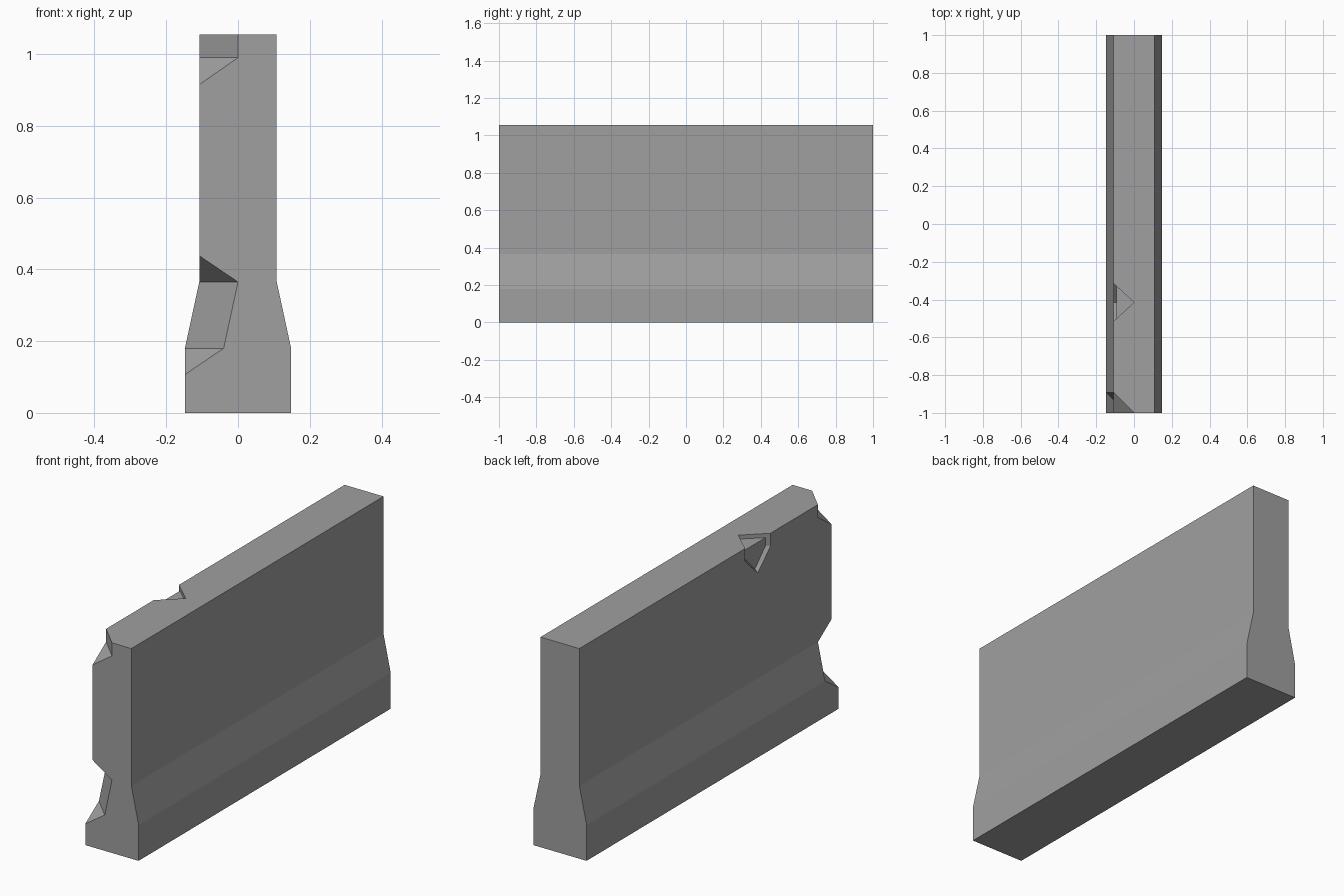
import bpy, bmesh

if "Cube" in bpy.data.objects:
    bpy.data.objects.remove(bpy.data.objects["Cube"], do_unlink=True)

concrete = bpy.data.materials.new("concrete_grey")
concrete.use_nodes = True
grey = (0.35, 0.35, 0.35, 1)
concrete.diffuse_color = grey
concrete.node_tree.nodes["Principled BSDF"].inputs["Base Color"].default_value = grey


def hull(name, points):
    """Convex solid around the given points."""
    bm = bmesh.new()
    for p in points:
        bm.verts.new(p)
    bmesh.ops.convex_hull(bm, input=bm.verts)
    bmesh.ops.dissolve_limit(bm, angle_limit=0.01, verts=bm.verts, edges=bm.edges)
    bmesh.ops.recalc_face_normals(bm, faces=bm.faces)
    mesh = bpy.data.meshes.new(name)
    bm.to_mesh(mesh)
    bm.free()
    mesh.materials.append(concrete)
    obj = bpy.data.objects.new(name, mesh)
    bpy.context.collection.objects.link(obj)
    return obj


def corner_chip(name, wall, outer):
    """Cutter for the front right corner: wall is (x + y, z), outer is heights."""
    out, front = -0.25, -1.05
    pts = [(out, front, z) for z in outer]
    for s, z in wall:
        pts += [(s - front, front, z), (out, s - out, z)]
    return hull(name, pts)


# Barrier body: mirrored profile pulled along y
half = [(0.148, 0), (0.148, 0.18), (0.108, 0.365), (0.108, 1.055)]
profile = half + [(-x, z) for x, z in reversed(half)]
bm = bmesh.new()
base = bm.faces.new([bm.verts.new((x, -1, z)) for x, z in profile])
ext = bmesh.ops.extrude_face_region(bm, geom=[base])
bmesh.ops.translate(bm, vec=(0, 2, 0),
                    verts=[v for v in ext["geom"] if isinstance(v, bmesh.types.BMVert)])
bmesh.ops.recalc_face_normals(bm, faces=bm.faces)
mesh = bpy.data.meshes.new("barrier_body")
bm.to_mesh(mesh)
bm.free()
mesh.materials.append(concrete)
body = bpy.data.objects.new("barrier_body", mesh)
bpy.context.collection.objects.link(body)

# Broken corners and the shallow chip on the top edge
mid = -0.415
side_pts = []
for x, w, shoulder, tip in [(-0.092, 0.085, 0.995, 0.91), (-0.124, 0.115, 0.985, 0.88)]:
    side_pts += [(x, mid + s * w, z) for s in (-1, 1) for z in (shoulder, 1.2)]
    side_pts.append((x, mid, tip))
cutters = [
    corner_chip("top_corner_chip", [(-1, 1.2), (-1, 0.99)], (1.2, 0.782)),
    corner_chip("lower_corner_chip", [(-1, 0.365), (-1.04, 0.18)], (0.568, 0.004)),
    hull("edge_chip_top", [(x, mid + w, z) for x, w in ((0, 0), (-0.2, -0.185), (-0.2, 0.185))
                           for z in (1.035, 1.2)]),
    hull("edge_chip_side", side_pts),
]
for cutter in cutters:
    mod = body.modifiers.new(cutter.name, "BOOLEAN")
    mod.operation = "DIFFERENCE"
    mod.solver = "EXACT"
    mod.object = cutter

# Apply the cuts and drop the cutters
bpy.context.view_layer.update()
evaluated = body.evaluated_get(bpy.context.evaluated_depsgraph_get())
result = bpy.data.meshes.new_from_object(evaluated)
body.modifiers.clear()
body.data = result
for cutter in cutters:
    bpy.data.objects.remove(cutter, do_unlink=True)
